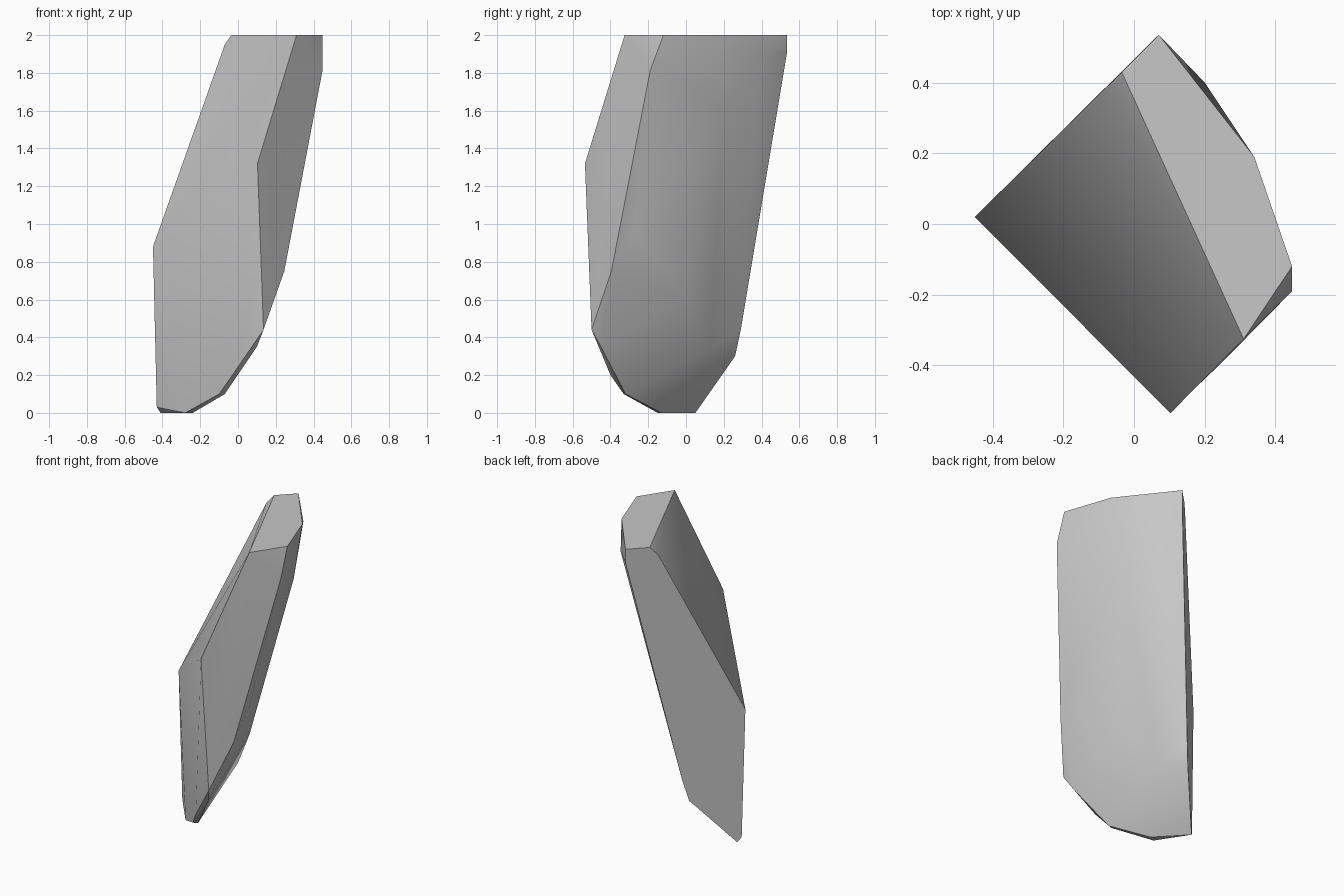
import bpy
import bmesh
from math import radians

default_cube = bpy.data.objects.get("Cube")
if default_cube:
    bpy.data.objects.remove(default_cube, do_unlink=True)


def make_material(name, color):
    material = bpy.data.materials.new(name)
    material.use_nodes = True
    material.diffuse_color = color
    shader = material.node_tree.nodes["Principled BSDF"]
    shader.inputs["Base Color"].default_value = color
    shader.inputs["Roughness"].default_value = 0.9
    return material


def make_hull(name, points, material, smooth_angle):
    """Wrap a convex solid around the corner points."""
    mesh = bpy.data.meshes.new(name)
    bm = bmesh.new()
    for point in points:
        bm.verts.new(point)
    hull = bmesh.ops.convex_hull(bm, input=bm.verts, use_existing_faces=False)
    spare = {item for key in ("geom_interior", "geom_unused")
             for item in hull[key] if isinstance(item, bmesh.types.BMVert)}
    bmesh.ops.delete(bm, geom=list(spare), context="VERTS")
    # Merge the coplanar triangles into clean flat facets
    bmesh.ops.dissolve_limit(bm, angle_limit=radians(1),
                             verts=bm.verts, edges=bm.edges)
    bmesh.ops.recalc_face_normals(bm, faces=bm.faces)
    bm.to_mesh(mesh)
    bm.free()
    mesh.materials.append(material)

    obj = bpy.data.objects.new(name, mesh)
    bpy.context.collection.objects.link(obj)
    bpy.ops.object.select_all(action="DESELECT")
    obj.select_set(True)
    bpy.context.view_layer.objects.active = obj
    bpy.ops.object.shade_smooth_by_angle(angle=radians(smooth_angle))
    return obj


# Flat cut across the top
top_rim = [(-.035, .43, 2), (.07, .535, 2), (.34, .19, 2),
           (.447, -.12, 2), (.31, -.325, 2)]

# Chipped corners just under the top
shoulder = [(-.07, .395, 1.95), (.07, .535, 1.91), (.2, .4, 1.9),
            (.447, -.19, 1.81)]

# Bulge running down the rounded back
back_ridge = [(.265, .205, 1.61), (.28, -.28, .95), (.085, 0, .61)]

# Corners of the slanted front faces
front_corners = [(-.45, .02, .88), (.103, -.535, 1.32), (.135, -.5, .44)]

# Lower end of the rounded back
back_ring = [(.245, -.395, .75), (-.085, .123, .33),
             (-.175, .29, .44), (-.205, .26, .3)]

# Tapered toe and the small facet it stands on
toe = [(.1, -.45, .35), (-.03, -.4, .2), (-.1, -.33, .1), (-.07, -.32, .1),
       (-.43, .03, .03), (-.28, -.15, 0), (-.24, -.13, 0), (-.41, .05, 0)]

stone_gray = make_material("stone gray", (.57, .57, .57, 1))
make_hull("stone_shard",
          top_rim + shoulder + back_ridge + front_corners + back_ring + toe,
          stone_gray, 30)
